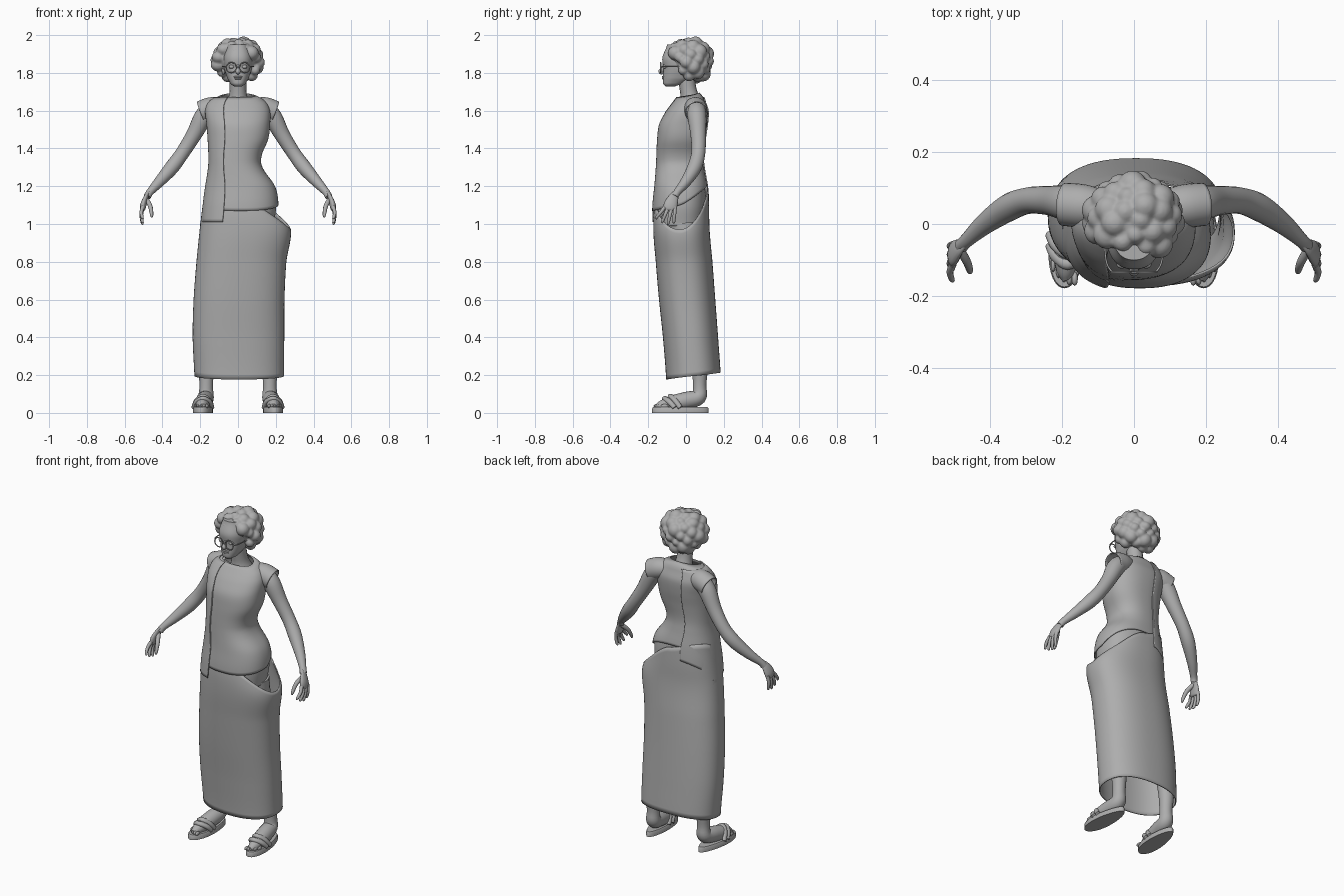
import bpy, bmesh, math, random
from mathutils import Vector, Matrix

random.seed(4)
if "Cube" in bpy.data.objects:
    bpy.data.objects.remove(bpy.data.objects["Cube"])

GREY = (0.42, 0.42, 0.42, 1)
clay = bpy.data.materials.new("plain_grey")
clay.use_nodes = True
clay.diffuse_color = GREY
clay.node_tree.nodes["Principled BSDF"].inputs["Base Color"].default_value = GREY


def finish(name, bm, angle=50, thickness=0):
    bmesh.ops.recalc_face_normals(bm, faces=bm.faces)
    mesh = bpy.data.meshes.new(name)
    bm.to_mesh(mesh)
    bm.free()
    mesh.materials.append(clay)
    obj = bpy.data.objects.new(name, mesh)
    bpy.context.collection.objects.link(obj)
    if thickness:
        mod = obj.modifiers.new("cloth", "SOLIDIFY")
        mod.thickness, mod.offset = thickness, -1
    bpy.ops.object.select_all(action="DESELECT")
    obj.select_set(True)
    bpy.context.view_layer.objects.active = obj
    bpy.ops.object.shade_smooth_by_angle(angle=math.radians(angle))
    return obj


def spline(p, t):
    """Catmull-Rom through equal-length tuples; t counts points."""
    i = min(int(t), len(p) - 2)
    f = t - i
    a, b, c, d = p[max(i - 1, 0)], p[i], p[i + 1], p[min(i + 2, len(p) - 1)]
    return [(2 * q + (r - o) * f + (2 * o - 5 * q + 4 * r - s) * f * f
             + (3 * q - o - 3 * r + s) * f ** 3) / 2 for o, q, r, s in zip(a, b, c, d)]


def bridge(bm, rings, closed=True):
    for lo, hi in zip(rings, rings[1:]):
        n = len(lo)
        for k in range(n if closed else n - 1):
            m = (k + 1) % n
            bm.faces.new((lo[k], lo[m], hi[m], hi[k]))


def section(table, z, ang, grow=0):
    """Point at height z and angle on a shape given by (z, x0, x1, y0, y1)."""
    i = max([k for k in range(len(table) - 1) if table[k][0] <= z] or [0])
    f = (z - table[i][0]) / (table[i + 1][0] - table[i][0])
    _, x0, x1, y0, y1 = spline(table, i + min(max(f, 0), 1))
    c, s = math.cos(ang), math.sin(ang)
    bend = lambda v: math.copysign(abs(v) ** 0.85, v)
    return Vector(((x0 + x1) / 2 + ((x1 - x0) / 2 + grow) * bend(c),
                   (y0 + y1) / 2 + ((y1 - y0) / 2 + grow) * bend(s), z))


def garment(name, table, low, high, span=(0, 360), grow=0, thickness=0.006, cap=False):
    bm = bmesh.new()
    closed = span[1] - span[0] >= 360
    n, rows, rings = 72, 36, []
    for r in range(rows + 1):
        ring = []
        for k in range(n):
            a = math.radians(span[0] + (span[1] - span[0]) * k / (n if closed else n - 1))
            z = low(a) + (high(a) - low(a)) * r / rows
            ring.append(bm.verts.new(section(table, z, a, grow)))
        rings.append(ring)
    bridge(bm, rings, closed)
    if cap:
        bm.faces.new(rings[0])
        bm.faces.new(rings[-1])
    return finish(name, bm, thickness=thickness)


def tube(name, points, ref=(1, 0, 0), flat=1, sides=16, steps=5, cap=True):
    """Round limb through (x, y, z, radius); flat scales it along ref."""
    bm, rings, ref = bmesh.new(), [], Vector(ref)
    count = (len(points) - 1) * steps
    samples = [spline(points, k / steps) for k in range(count + 1)]
    for k, s in enumerate(samples):
        tan = Vector(samples[min(k + 1, count)][:3]) - Vector(samples[max(k - 1, 0)][:3])
        v = tan.cross(ref).normalized()
        u = v.cross(tan).normalized() * flat
        rings.append([bm.verts.new(Vector(s[:3]) + s[3] * (
            u * math.cos(math.tau * j / sides) + v * math.sin(math.tau * j / sides)))
            for j in range(sides)])
    bridge(bm, rings)
    if cap:
        bm.faces.new(rings[0])
        bm.faces.new(rings[-1])
    return finish(name, bm)


def blob(bm, centre, size, seg=16):
    mat = Matrix.Translation(centre) @ Matrix.Diagonal((*size, 1))
    bmesh.ops.create_uvsphere(bm, u_segments=seg, v_segments=seg // 2 + 2, radius=1, matrix=mat)


def flip(points, s):
    return [(s * p[0], *p[1:]) for p in points]


const = lambda z: (lambda a: z)

# Skirt: high on the right hip, gaping open on the left
SKIRT = [(0.17, -.23, .243, -.105, .185), (0.4, -.24, .245, -.122, .17), (0.6, -.235, .246, -.143, .155),
         (0.8, -.22, .256, -.16, .14), (0.97, -.203, .28, -.173, .125), (1.1, -.187, .225, -.166, .122),
         (1.26, -.165, .19, -.13, .115)]
garment("skirt", SKIRT, lambda a: .195 + .018 * math.sin(a),
        lambda a: 1.13 - .16 * max(math.cos(a), 0) ** 1.5 + .08 * max(-math.cos(a), 0)
        + .06 * max(math.sin(a), 0))

# Blouse: fitted on the left, with an asymmetric hanging panel on the right
BLOUSE = [(0.98, -.185, .2, -.18, .11), (1.1, -.178, .214, -.178, .118), (1.2, -.165, .196, -.168, .112),
          (1.3, -.15, .13, -.16, .095), (1.36, -.148, .125, -.157, .09), (1.45, -.152, .16, -.153, .1),
          (1.53, -.158, .17, -.142, .112), (1.6, -.165, .17, -.105, .115), (1.645, -.15, .15, -.07, .1),
          (1.675, -.11, .11, -.046, .09), (1.695, -.06, .06, -.035, .07)]
neckline = lambda a: 1.683 + .012 * math.sin(a)
garment("hips", BLOUSE, const(0.99), const(1.3), grow=-.012)
garment("blouse", BLOUSE, lambda a: 1.1 + .1 * max(math.sin(a), 0) - .03 * max(-math.sin(a), 0),
        neckline)
garment("blouse_panel", BLOUSE, lambda a: 1.01 + .12 * max(math.sin(a), 0), const(1.672),
        span=(105, 247), grow=.009)

# Head and neck
HEAD = [(1.728, -.02, .02, -.108, -.06), (1.74, -.038, .038, -.12, -.02), (1.77, -.056, .056, -.122, .04),
        (1.82, -.072, .072, -.12, .08), (1.88, -.078, .078, -.125, .09), (1.95, -.06, .06, -.1, .07)]
garment("head", HEAD, const(1.728), const(1.95), thickness=0, cap=True)
tube("neck", [(0, .03, 1.62, .07), (0, .02, 1.67, .05), (0, .01, 1.72, .044), (0, 0, 1.79, .046)])
tube("nose", [(0, -.117, 1.842, .006), (0, -.126, 1.822, .01), (0, -.132, 1.806, .014),
              (0, -.122, 1.796, .006)], sides=12)
bm = bmesh.new()
blob(bm, (0, -.119, 1.779), (.024, .009, .005))
blob(bm, (0, -.118, 1.77), (.02, .009, .006))
finish("lips", bm)
bm = bmesh.new()
for s in (-1, 1):
    blob(bm, (s * .034, -.112, 1.832), (.015, .012, .01))
    blob(bm, (s * .077, -.01, 1.82), (.01, .018, .03))
finish("eyes_and_ears", bm)

# Glasses
for s, side in ((1, "left"), (-1, "right")):
    bpy.ops.mesh.primitive_torus_add(location=(s * .035, -.134, 1.828), rotation=(math.pi / 2, 0, 0),
                                     major_radius=.027, minor_radius=.003, major_segments=28, minor_segments=8)
    rim = bpy.context.object
    rim.name = side + "_glasses_rim"
    rim.data.materials.append(clay)
    bpy.ops.object.shade_smooth()
    tube(side + "_glasses_temple", flip([(.061, -.134, 1.832, .003), (.078, -.1, 1.834, .003),
                                         (.084, 0, 1.832, .003)], s), ref=(0, 0, 1), sides=8)
tube("glasses_bridge", [(-.01, -.136, 1.832, .003), (.01, -.136, 1.832, .003)], ref=(0, 0, 1), sides=8)

# Hair: curls spread over a core and fused, leaving the face and nape open
bm = bmesh.new()
blob(bm, (0, .012, 1.875), (.105, .1, .1), 24)
curls = 64
for i in range(curls):
    h = 1 - 2 * (i + .5) / curls
    a, w = i * 2.39996, math.sqrt(1 - h * h)
    x, y, z = .108 * w * math.cos(a), .012 + .106 * w * math.sin(a), 1.863 + .1 * h
    if (y < -.02 and z < 1.9 and abs(x) < .088) or (z < 1.8 and abs(x) < .06 and y < .05):
        continue
    r = random.uniform(.026, .042)
    blob(bm, (x, y, z), (r, r, r * random.uniform(.85, 1.05)))
hair = finish("hair", bm)
remesh = hair.modifiers.new("fuse", "REMESH")
remesh.mode, remesh.voxel_size, remesh.use_smooth_shade = "VOXEL", .006, True
soften = hair.modifiers.new("soften", "SMOOTH")
soften.factor, soften.iterations = .5, 5

# Limbs, hands, sleeves and sandals, mirrored
ARM = [(.13, .055, 1.615, .045), (.18, .058, 1.57, .05), (.235, .065, 1.47, .041), (.295, .065, 1.375, .037),
       (.35, .045, 1.3, .038), (.415, .0, 1.225, .029), (.465, -.045, 1.17, .02), (.48, -.06, 1.145, .02)]
PALM = [(.47, -.05, 1.165, .018), (.487, -.066, 1.14, .027), (.5, -.08, 1.105, .036),
        (.505, -.088, 1.08, .032), (.506, -.09, 1.07, .018)]
LEG = [(.12, -.01, 1.0, .08), (.15, .03, .6, .06), (.168, .07, .3, .046), (.168, .072, .15, .036),
       (.17, .066, .085, .042), (.178, .0, .066, .045), (.186, -.07, .052, .041),
       (.19, -.13, .04, .026), (.19, -.155, .036, .012)]
for s, side in ((1, "left"), (-1, "right")):
    tube(side + "_arm", flip(ARM, s), ref=(0, 1, 0), sides=20)
    tube(side + "_palm", flip(PALM, s), flat=.45)
    for k in range(4):
        y, drop = -.112 + .018 * k, (.045, .066, .075, .068)[k]
        tip = y - .042 + .012 * k
        tube(f"{side}_finger_{k + 1}", flip([
            (.504, y, 1.09, .011), (.512, (y + tip) / 2, 1.085 - drop * .5, .0095),
            (.507, tip, 1.082 - drop, .008), (.502, tip - .002, 1.072 - drop, .004)], s), sides=10)
    tube(side + "_thumb", flip([(.485, -.07, 1.13, .013), (.465, -.105, 1.095, .012), (.457, -.13, 1.05, .009),
                                (.457, -.133, 1.035, .004)], s), sides=10)
    sleeve = tube(side + "_sleeve", flip([(.09, .045, 1.618, .05), (.14, .05, 1.612, .06),
                                          (.195, .055, 1.592, .06)], s), ref=(0, 1, 0), sides=28, cap=False)
    sleeve.modifiers.new("cloth", "SOLIDIFY").thickness = .006
    tube(side + "_leg_and_foot", flip(LEG, s), sides=20)

    # Toes
    bm = bmesh.new()
    for k in range(5):
        blob(bm, (s * (.165 + .015 * k), -.152 + .004 * k * k * .6, .036),
             (.009 - .0006 * k, .02, .011), 12)
    finish(side + "_toes", bm)

    # Sandal sole with a narrower heel, and two instep straps
    bm, rings = bmesh.new(), []
    for z in (0, .024, .03):
        ring = []
        for j in range(40):
            a = math.tau * j / 40
            v = math.sin(a)
            edge = .004 if z > .025 else 0
            width = .051 - .009 * v - edge
            ring.append(bm.verts.new((s * (.184 - .01 * v + width * math.cos(a)),
                                      -.03 + (.149 - edge) * v, z)))
        rings.append(ring)
    bridge(bm, rings)
    bm.faces.new(rings[0])
    bm.faces.new(rings[-1])
    finish(side + "_sandal_sole", bm, angle=35)
    for j, y in enumerate((-.07, -.1)):
        tube(f"{side}_sandal_strap_{j + 1}", flip([
            (.136, y + .04, .028, .011), (.15, y + .012, .065 - .006 * j, .013), (.185, y - .012, .088 - .012 * j, .013),
            (.22, y + .012, .065 - .006 * j, .013), (.236, y + .04, .028, .011)], s),
            ref=(0, 1, 0), flat=1.2, sides=10)
